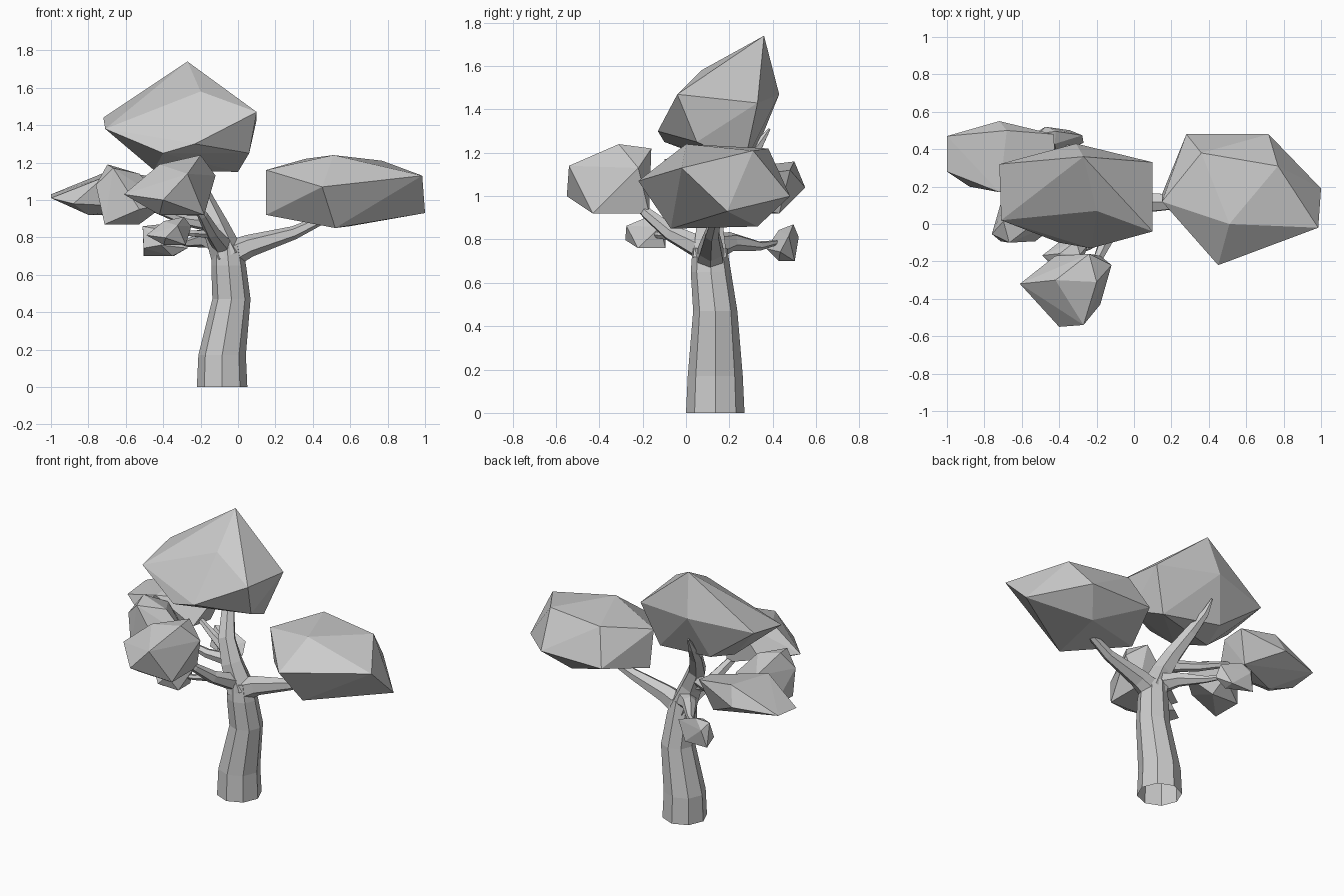
import bpy, bmesh, math
from mathutils import Vector, Matrix

if "Cube" in bpy.data.objects:
    bpy.data.objects.remove(bpy.data.objects["Cube"])


def finish(name, bm):
    bmesh.ops.recalc_face_normals(bm, faces=bm.faces)
    me = bpy.data.meshes.new(name)
    bm.to_mesh(me)
    bm.free()
    ob = bpy.data.objects.new(name, me)
    bpy.context.collection.objects.link(ob)
    return ob


def limb(name, path, sides=6, level=False, tip=True):
    """Tapered faceted tube; path = (x, y, z, radius) stations."""
    bm = bmesh.new()
    pts = [Vector(p[:3]) for p in path]
    rings = []
    for i, p in enumerate(pts):
        d = (pts[min(i + 1, len(pts) - 1)] - pts[max(i - 1, 0)]).normalized()
        q = Matrix.Identity(3) if level else Vector((0, 0, 1)).rotation_difference(d).to_matrix()
        rings.append([bm.verts.new(p + q @ Vector((math.cos(a), math.sin(a), 0)) * path[i][3])
                      for a in [math.tau * k / sides for k in range(sides)]])
    for a, b in zip(rings, rings[1:]):
        for k in range(sides):
            n = (k + 1) % sides
            bm.faces.new((a[k], a[n], b[n], b[k]))
    if tip:
        bm.faces.new(rings[-1])
    return finish(name, bm)


def crown(name, points):
    """Faceted leaf mass as the convex hull of a few corner points."""
    bm = bmesh.new()
    for p in points:
        bm.verts.new(p)
    bmesh.ops.convex_hull(bm, input=bm.verts)
    bmesh.ops.delete(bm, geom=[v for v in bm.verts if not v.link_faces], context='VERTS')
    return finish(name, bm)


def tuft(name, lo, hi, shape, turn):
    """Small leaf lump: a crown shape turned about z and fitted to a box."""
    pts = [Matrix.Rotation(turn, 3, 'Z') @ Vector(p) for p in shape]
    for i in range(3):
        a, b = min(p[i] for p in pts), max(p[i] for p in pts)
        for p in pts:
            p[i] = lo[i] + (p[i] - a) / (b - a) * (hi[i] - lo[i])
    return crown(name, pts)


# Trunk and main limbs
limb("trunk", [(-.085, .135, 0, .135), (-.085, .135, .17, .127), (-.035, .135, .47, .102),
               (-.05, .115, .65, .093), (-.06, .11, .76, .08)], 8, level=True)
limb("right_limb", [(-.08, .11, .69, .08), (.06, .115, .755, .06), (.3, .12, .825, .036),
                    (.46, .14, .9, .024), (.55, .15, .98, .01)])
limb("top_limb", [(-.055, .11, .7, .09), (-.12, .11, .86, .07), (-.18, .14, .99, .056),
                  (-.24, .24, 1.13, .042), (-.275, .33, 1.23, .026), (-.285, .385, 1.31, .006)])

# Side branches reaching each leaf mass
limb("front_branch", [(-.07, .11, .74, .06), (-.14, -.07, .83, .04), (-.19, -.18, .92, .028),
                      (-.26, -.28, 1.02, .01)])
limb("left_branch", [(-.13, .12, .87, .045), (-.28, .08, .89, .03), (-.5, .03, .97, .012)])
limb("back_left_branch", [(-.16, .12, .92, .04), (-.32, .22, .93, .028), (-.6, .36, 1.0, .01)])
limb("low_back_branch", [(-.07, .11, .76, .07), (-.17, .21, .79, .045), (-.27, .34, .77, .022),
                         (-.38, .44, .79, .008)])
limb("low_front_branch", [(-.14, -.05, .82, .028), (-.24, -.12, .82, .018), (-.36, -.18, .83, .008)])

# Large crowns
crown("top_crown", [(-.27, .36, 1.74), (-.2, .07, 1.58), (.1, -.04, 1.47), (.1, .33, 1.43),
                    (-.72, .32, 1.44), (-.71, .02, 1.38), (-.31, .43, 1.47), (-.23, -.13, 1.3),
                    (-.4, -.1, 1.25), (.06, .05, 1.25), (0, .27, 1.15), (-.45, .14, 1.16),
                    (-.4, .32, 1.2)])
crown("right_crown", [(.45, -.22, 1.07), (.51, 0, 1.24), (.36, .38, 1.22), (.77, .31, 1.21),
                      (.985, -.02, 1.13), (1, .19, .93), (.15, .12, 1.16), (.15, .16, .92),
                      (.28, .48, 1.0), (.72, .48, 1.0), (.52, -.07, .85), (.6, .33, .86)])
front = [(-.61, -.32, 1.03), (-.27, -.54, 1.14), (-.4, -.55, 1.0), (-.2, -.31, 1.24),
         (-.42, -.3, 1.19), (-.18, -.43, .92), (-.12, -.22, 1.13), (-.24, -.16, 1.22),
         (-.42, -.17, 1.0), (-.18, -.17, .92), (-.42, -.42, .92)]
crown("front_crown", front)
crown("back_left_crown", [(-1, .47, 1.03), (-1, .28, 1.01), (-.88, .2, .98), (-.72, .55, 1.04),
                          (-.68, .5, 1.16), (-.43, .48, 1.12), (-.42, .34, 1.1), (-.72, .17, 1.12),
                          (-.8, .3, .92), (-.5, .43, .92), (-.48, .22, .96)])

# Smaller tufts share the front crown's shape
tuft("left_tuft", (-.76, -.1, .87), (-.38, .2, 1.19), front, math.pi)
tuft("low_front_tuft", (-.49, -.28, .76), (-.25, -.09, .91), front, 0)
tuft("low_back_tuft", (-.51, .37, .7), (-.27, .52, .87), front, math.pi / 2)
